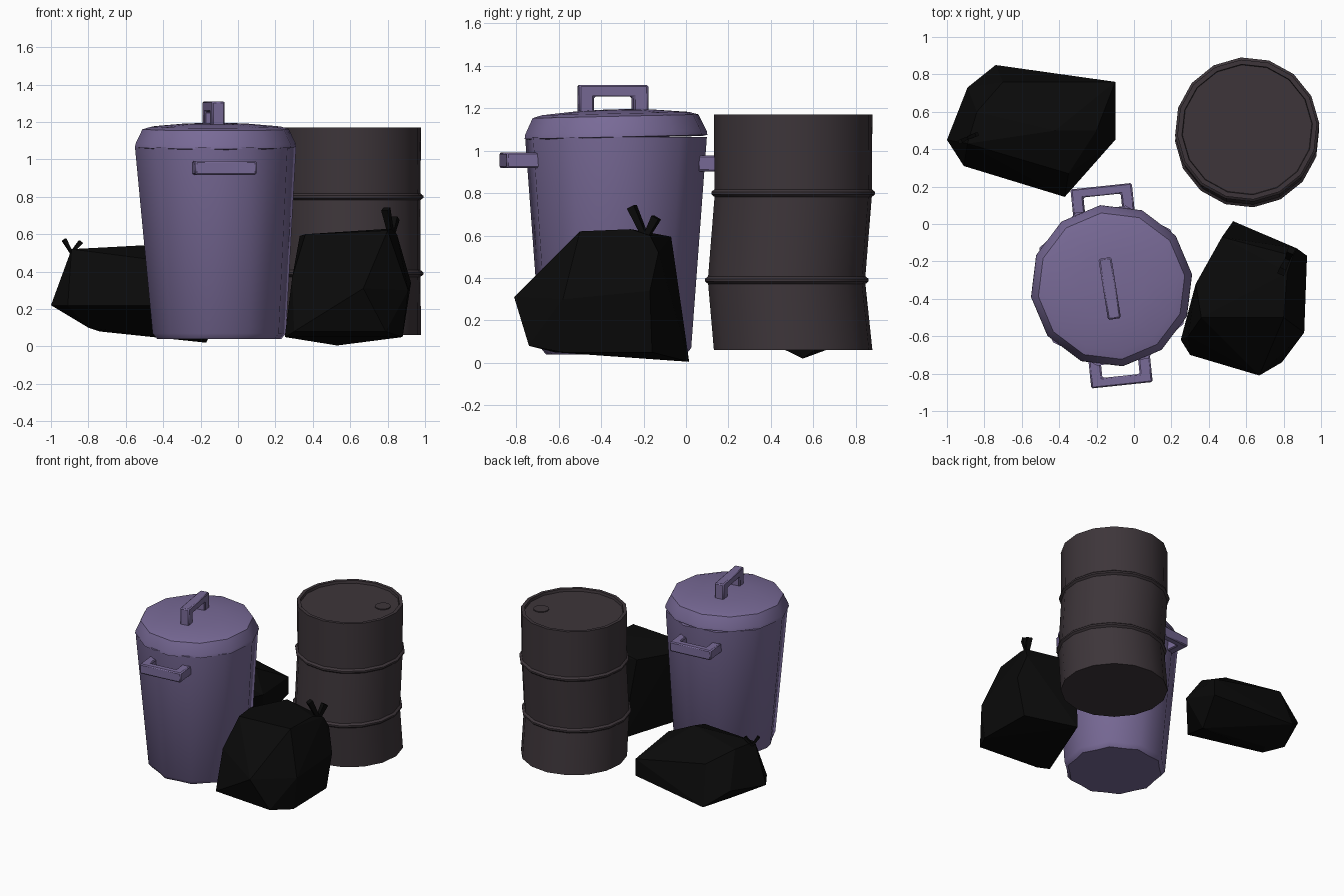
import bpy, bmesh, math
from mathutils import Vector, Matrix

if "Cube" in bpy.data.objects:
    bpy.data.objects.remove(bpy.data.objects["Cube"])


def material(name, rgb):
    m = bpy.data.materials.new(name)
    m.diffuse_color = (*rgb, 1)
    m.use_nodes = True
    m.node_tree.nodes["Principled BSDF"].inputs["Base Color"].default_value = m.diffuse_color
    return m


PURPLE = material("purple_plastic", (0.19, 0.145, 0.31))
RUST = material("dark_brown_metal", (0.047, 0.036, 0.042))
BLACK = material("black_plastic", (0.003, 0.003, 0.003))


def finish(bm, name, mat, smooth=None):
    bmesh.ops.recalc_face_normals(bm, faces=bm.faces[:])
    me = bpy.data.meshes.new(name)
    bm.to_mesh(me)
    bm.free()
    ob = bpy.data.objects.new(name, me)
    bpy.context.collection.objects.link(ob)
    me.materials.append(mat)
    if smooth:
        bpy.ops.object.select_all(action='DESELECT')
        ob.select_set(True)
        bpy.context.view_layer.objects.active = ob
        bpy.ops.object.shade_smooth_by_angle(angle=math.radians(smooth))
    return ob


def lathe(name, rings, n, mat, phase=0, flute=0.0, smooth=40, xf=Matrix()):
    """Rings are (radius, z, x, y); flute pulls in every second vertex."""
    bm = bmesh.new()
    loops = []
    for r, z, cx, cy in rings:
        loop = []
        for i in range(n):
            a = math.radians(phase) + 2 * math.pi * i / n
            k = r * (1 - flute * (i % 2))
            loop.append(bm.verts.new(xf @ Vector((cx + k * math.cos(a), cy + k * math.sin(a), z))))
        loops.append(loop)
    for a, b in zip(loops, loops[1:]):
        for i in range(n):
            j = (i + 1) % n
            bm.faces.new((a[i], a[j], b[j], b[i]))
    bm.faces.new(loops[0])
    bm.faces.new(loops[-1])
    return finish(bm, name, mat, smooth)


def u_handle(name, xf, width, reach, depth, thick, mat):
    """Square U handle: legs along local +z, bar along local x."""
    bm = bmesh.new()
    w, t = width / 2, thick / 2
    outer = [(-w, 0), (-w, reach), (w, reach), (w, 0)]
    inner = [(-w + thick * 1.3, 0), (-w + thick * 1.3, reach - thick),
             (w - thick * 1.3, reach - thick), (w - thick * 1.3, 0)]
    vs = [[bm.verts.new(xf @ Vector((x, s * depth / 2, z))) for x, z in ring]
          for s in (-1, 1) for ring in (outer, inner)]
    fo, fi, bo, bi = vs
    for i in range(3):
        bm.faces.new((fo[i], fo[i + 1], fi[i + 1], fi[i]))
        bm.faces.new((bo[i], bo[i + 1], bi[i + 1], bi[i]))
        bm.faces.new((fo[i], fo[i + 1], bo[i + 1], bo[i]))
        bm.faces.new((fi[i], fi[i + 1], bi[i + 1], bi[i]))
    for i in (0, 3):
        bm.faces.new((fo[i], fi[i], bi[i], bo[i]))
    ob = finish(bm, name, mat, 60)
    bev = ob.modifiers.new("soft_edges", 'BEVEL')
    bev.width, bev.segments = 0.008, 1
    return ob


def hull(name, pts):
    bm = bmesh.new()
    for p in pts:
        bm.verts.new(p)
    res = bmesh.ops.convex_hull(bm, input=bm.verts[:])
    loose = [v for v in bm.verts if not v.link_faces]
    bmesh.ops.delete(bm, geom=loose, context='VERTS')
    return finish(bm, name, BLACK)


def bag_tie(name, base, tips, width):
    """Knotted ends: thin tapered blades fanning out of one point."""
    bm = bmesh.new()
    b = Vector(base)
    for tip in tips:
        d = Vector(tip) - b
        m = bmesh.ops.create_cube(bm, size=1)["verts"]
        q = d.to_track_quat('Z', 'Y').to_matrix()
        for v in m:
            up = v.co.z + 0.5
            k = width * (0.7 + 0.4 * up)
            v.co = b + q @ Vector((v.co.x * k, v.co.y * k, up * d.length))
    return finish(bm, name, BLACK)


# Rubbish bin: fluted tapered body and a slightly tilted lid
CX, CY = -0.12, -0.33
lathe("bin_body", [(0.335, 0.04, CX + .02, CY), (0.36, 0.07, CX + .02, CY),
                   (0.435, 1.065, CX, CY)], 20, PURPLE, 8, 0.06, 50)
tilt = Matrix.Translation((CX, CY, 1.07)) @ Matrix.Rotation(math.radians(1.3), 4, 'X')
lathe("bin_lid", [(0.41, -0.01, 0, 0), (0.435, -0.005, 0, 0), (0.432, 0.015, 0, 0), (0.395, 0.092, 0, 0),
                  (0.35, 0.105, 0, 0), (0.18, 0.12, 0, 0), (0.04, 0.125, 0, 0)],
      12, PURPLE, 8, 0, 40, tilt)

# Bin handles: one on the lid, one on each side
turn = Matrix.Rotation(math.radians(99), 4, 'Z')
u_handle("lid_handle", Matrix.Translation((-0.13, -0.345, 1.165)) @ turn,
         0.33, 0.145, 0.07, 0.055, PURPLE)
for name, side, z in (("front_handle", -1, 0.955), ("back_handle", 1, 0.94)):
    xf = (Matrix.Translation((CX, CY, z)) @ Matrix.Rotation(math.radians(6), 4, 'Z')
          @ Matrix.Translation((0, side * 0.37, 0)) @ Matrix.Rotation(-side * math.pi / 2, 4, 'X'))
    u_handle(name, xf, 0.33, 0.165, 0.075, 0.05, PURPLE)

# Oil drum: dented barrel with two ridges and a recessed top
DX, DY, R = 0.605, 0.505, 0.375
rings = [(R, 0.06, DX, DY)]
for z, dy in ((0.39, -0.03), (0.80, 0)):
    rings += [(R + e, z + dz, DX, DY + dy)
              for e, dz in ((-0.003, -0.018), (0.012, -0.006), (0.012, 0.006), (-0.003, 0.018))]
rings += [(R, 1.17, DX, DY), (R - 0.025, 1.17, DX, DY), (R - 0.028, 1.15, DX, DY)]
lathe("oil_drum", rings, 16, RUST, 5)
lathe("drum_cap", [(0.055, 1.145, 0.82, 0.6), (0.055, 1.157, 0.82, 0.6)], 14, RUST)

# Rubbish bags: faceted lumps with knotted ends
hull("right_bag", [
    (.53, .015, .005), (.25, -.62, .05), (.30, -.70, .08), (.79, -.74, .08),
    (.88, -.58, .05), (.87, -.16, .05), (.67, -.81, .31), (.91, -.58, .30),
    (.925, -.17, .34), (.87, -.13, .52), (.29, -.60, .37), (.36, -.50, .60),
    (.33, -.32, .59), (.47, -.07, .595), (.82, -.26, .63), (.80, -.50, .62), (.85, -.17, .60)])
bag_tie("right_bag_tie", (.82, -.19, .59), [(.79, -.255, .735), (.84, -.14, .685)], 0.035)

hull("left_bag", [
    (-1, .45, .22), (-.91, .31, .22), (-.37, .145, .22), (-.10, .45, .28),
    (-.10, .76, .17), (-.10, .76, .30), (-.74, .85, .13), (-.89, .73, .25),
    (-.74, .55, .08), (-.17, .55, .02), (-.80, .45, .10), (-.89, .43, .52),
    (-.84, .60, .51), (-.42, .50, .545), (-.70, .76, .42), (-.20, .50, .44), (-.35, .27, .45)])
bag_tie("left_bag_tie", (-.89, .46, .50), [(-.93, .44, .57), (-.84, .48, .56)], 0.02)
